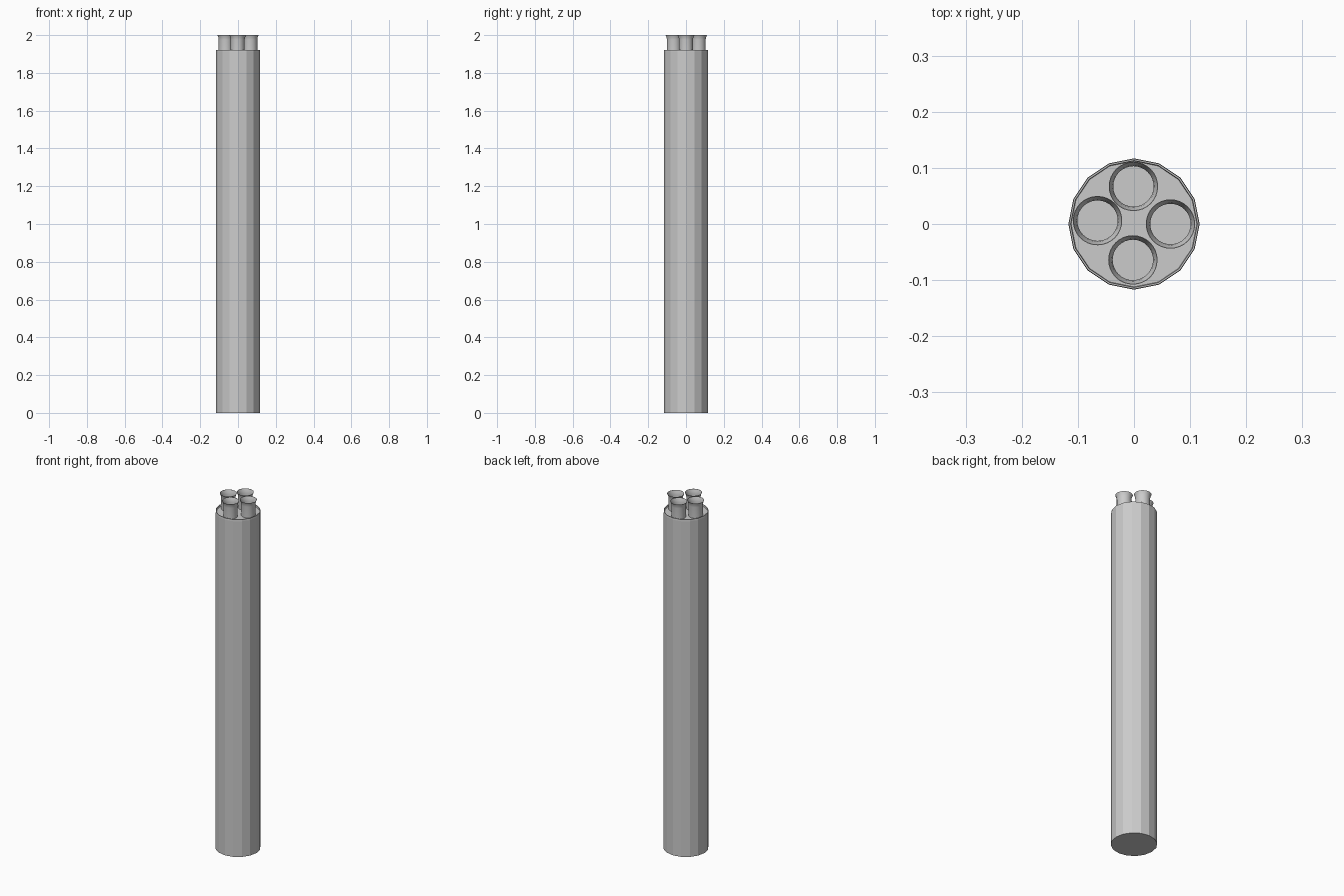
import bpy, bmesh
from math import cos, sin, pi

if "Cube" in bpy.data.objects:
    bpy.data.objects.remove(bpy.data.objects["Cube"])


def lathe(name, profile, sides, centre=(0, 0), smooth=False):
    """Revolve (radius, z) points about a vertical axis, capping both ends."""
    bm = bmesh.new()
    rings = [[bm.verts.new((centre[0] + r * cos(2 * pi * i / sides),
                            centre[1] + r * sin(2 * pi * i / sides), z))
              for i in range(sides)] for r, z in profile]
    for a, b in zip(rings, rings[1:]):
        for i in range(sides):
            j = (i + 1) % sides
            bm.faces.new((a[i], a[j], b[j], b[i]))
    bm.faces.new(rings[0][::-1])
    bm.faces.new(rings[-1])
    mesh = bpy.data.meshes.new(name)
    bm.to_mesh(mesh)
    bm.free()
    obj = bpy.data.objects.new(name, mesh)
    bpy.context.collection.objects.link(obj)
    if smooth:
        bpy.ops.object.select_all(action='DESELECT')
        obj.select_set(True)
        bpy.context.view_layer.objects.active = obj
        bpy.ops.object.shade_smooth_by_angle()
    return obj


# Tall faceted sleeve with a thin rim and shallow recessed top
lathe("outer_sleeve", [(0.117, 0), (0.117, 1.912), (0.116, 1.922),
                       (0.113, 1.922), (0.112, 1.912)], 16)

# Four tubes with flared, hollow mouths
tube_profile = [(0.037, 1.90), (0.037, 1.975), (0.039, 1.988), (0.044, 2.0),
                (0.043, 2.0), (0.038, 1.987), (0.036, 1.974), (0.036, 1.92)]
for k, c in enumerate([(0.065, 0), (-0.001, 0.067), (-0.065, 0.006), (-0.002, -0.064)]):
    lathe(f"inner_tube_{k + 1}", tube_profile, 32, c, smooth=True)
